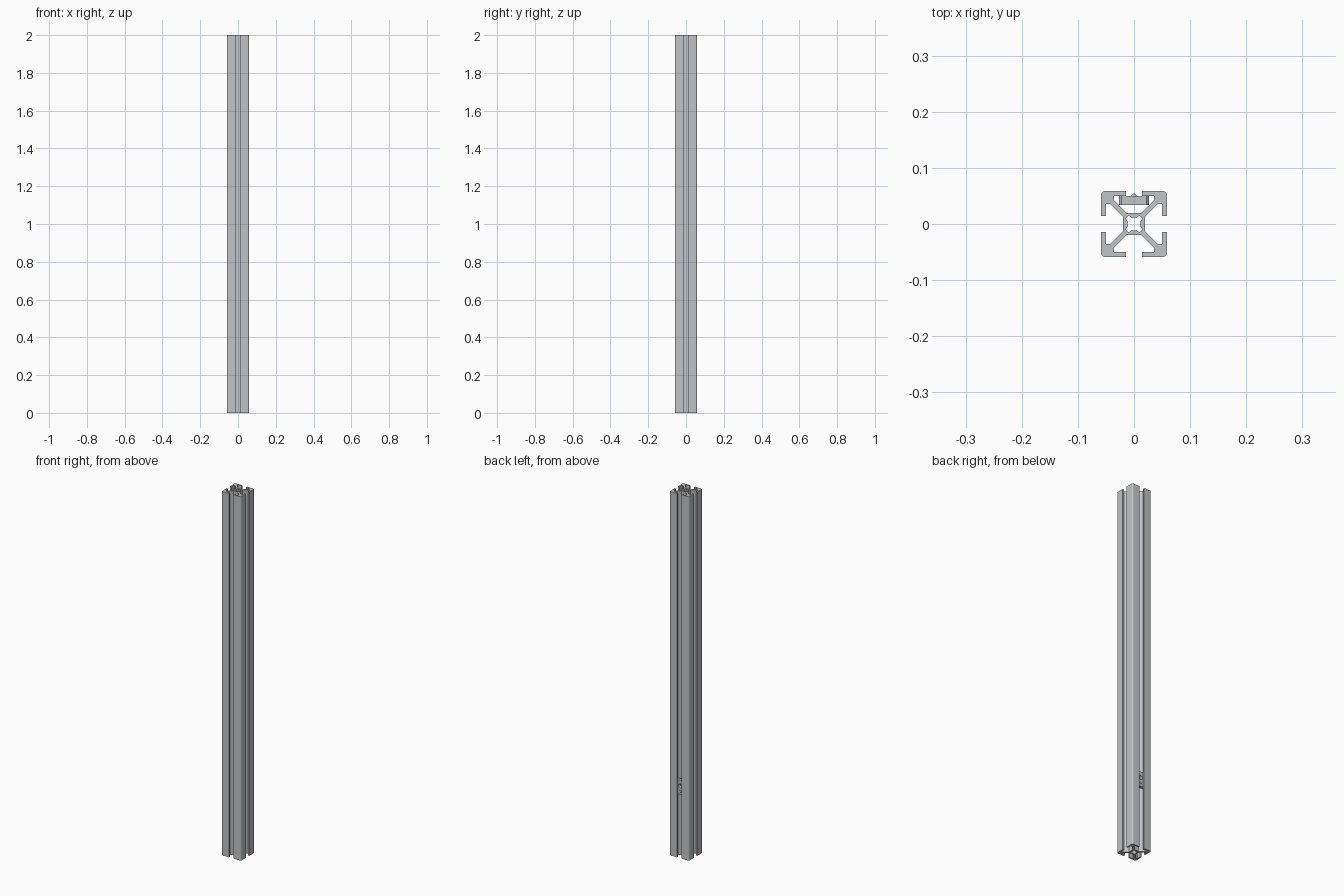
import bpy
from math import cos, sin, sqrt, pi, radians
from mathutils import Matrix

cube = bpy.data.objects.get("Cube")
if cube:
    bpy.data.objects.remove(cube)

# Bare aluminium, shared by the rail and its nut
metal = bpy.data.materials.new("brushed aluminium")
metal.use_nodes = True
grey = (0.53, 0.555, 0.57, 1)
metal.diffuse_color = grey
metal.node_tree.nodes["Principled BSDF"].inputs["Base Color"].default_value = grey


def extrude_outlines(name, outlines, depth, matrix):
    """Fill closed outlines (inner ones become holes) and extrude to a mesh."""
    curve = bpy.data.curves.new(name + "_outline", "CURVE")
    curve.dimensions = "2D"
    curve.fill_mode = "BOTH"
    curve.extrude = depth / 2
    for points in outlines:
        spline = curve.splines.new("POLY")
        spline.points.add(len(points) - 1)
        for p, (x, y) in zip(spline.points, points):
            p.co = (x, y, 0, 1)
        spline.use_cyclic_u = True
    helper = bpy.data.objects.new(name + "_helper", curve)
    bpy.context.collection.objects.link(helper)
    bpy.context.view_layer.update()
    graph = bpy.context.evaluated_depsgraph_get()
    mesh = bpy.data.meshes.new_from_object(helper.evaluated_get(graph))
    bpy.data.objects.remove(helper)
    mesh.transform(matrix)
    mesh.materials.clear()
    mesh.materials.append(metal)
    obj = bpy.data.objects.new(name, mesh)
    bpy.context.collection.objects.link(obj)
    bpy.ops.object.select_all(action="DESELECT")
    obj.select_set(True)
    bpy.context.view_layer.objects.active = obj
    bpy.ops.object.shade_smooth_by_angle(angle=radians(30))
    return obj


def circle(radius, cx=0, cy=0, sides=24):
    return [(cx + radius * cos(2 * pi * i / sides), cy + radius * sin(2 * pi * i / sides))
            for i in range(sides)]


# Rail outline: half a slot, a rounded corner, then mirrored and turned four times
half, lip, opening, pocket, core, web = 0.0587, 0.0502, 0.0143, 0.0355, 0.0195, 0.0071
corner = 0.0075
flank = [(core - web, core), (pocket, pocket + web), (pocket, lip),
         (opening, lip), (opening, half)]
arc = [(half - corner + corner * sin(a), half - corner + corner * cos(a))
       for a in (radians(15 * i) for i in range(7))]
quarter = flank + arc + [(y, x) for x, y in reversed(flank)]
outline = []
for turn in range(4):
    outline += quarter
    quarter = [(y, -x) for x, y in quarter]

# Central bore: a round hole with four corner lobes
bore = []
for i in range(96):
    angle = 2 * pi * i / 96
    off = (angle % (pi / 2)) - pi / 4
    reach, lobe, radius = 0.0135, 0.0045, 0.0115
    inside = lobe ** 2 - (reach * sin(off)) ** 2
    if inside > 0:
        radius = max(radius, reach * cos(off) + sqrt(inside))
    bore.append((radius * cos(angle), radius * sin(angle)))

extrude_outlines("slotted_rail", [outline, bore], 2, Matrix.Translation((0, 0, 1)))

# Slot nut held behind the lips of the back slot, with a screw hole and a spring hole
w, h, c = 0.0265, 0.04, 0.004
plate = [(w, h - c), (w - c, h), (c - w, h), (-w, h - c),
         (-w, c - h), (c - w, -h), (w - c, -h), (w, c - h)]
place = Matrix.Translation((0, 0.0421, 0.385)) @ Matrix.Rotation(pi / 2, 4, "X")
extrude_outlines("slot_nut", [plate, circle(0.0105, 0, 0.008), circle(0.005, 0, -0.023)],
                 0.016, place)

# Spring ball seated in the nut
bpy.ops.mesh.primitive_uv_sphere_add(segments=16, ring_count=10, radius=0.005,
                                     location=(0, 0.049, 0.362))
ball = bpy.context.object
ball.name = "spring_ball"
ball.data.materials.append(metal)
bpy.ops.object.shade_smooth()
